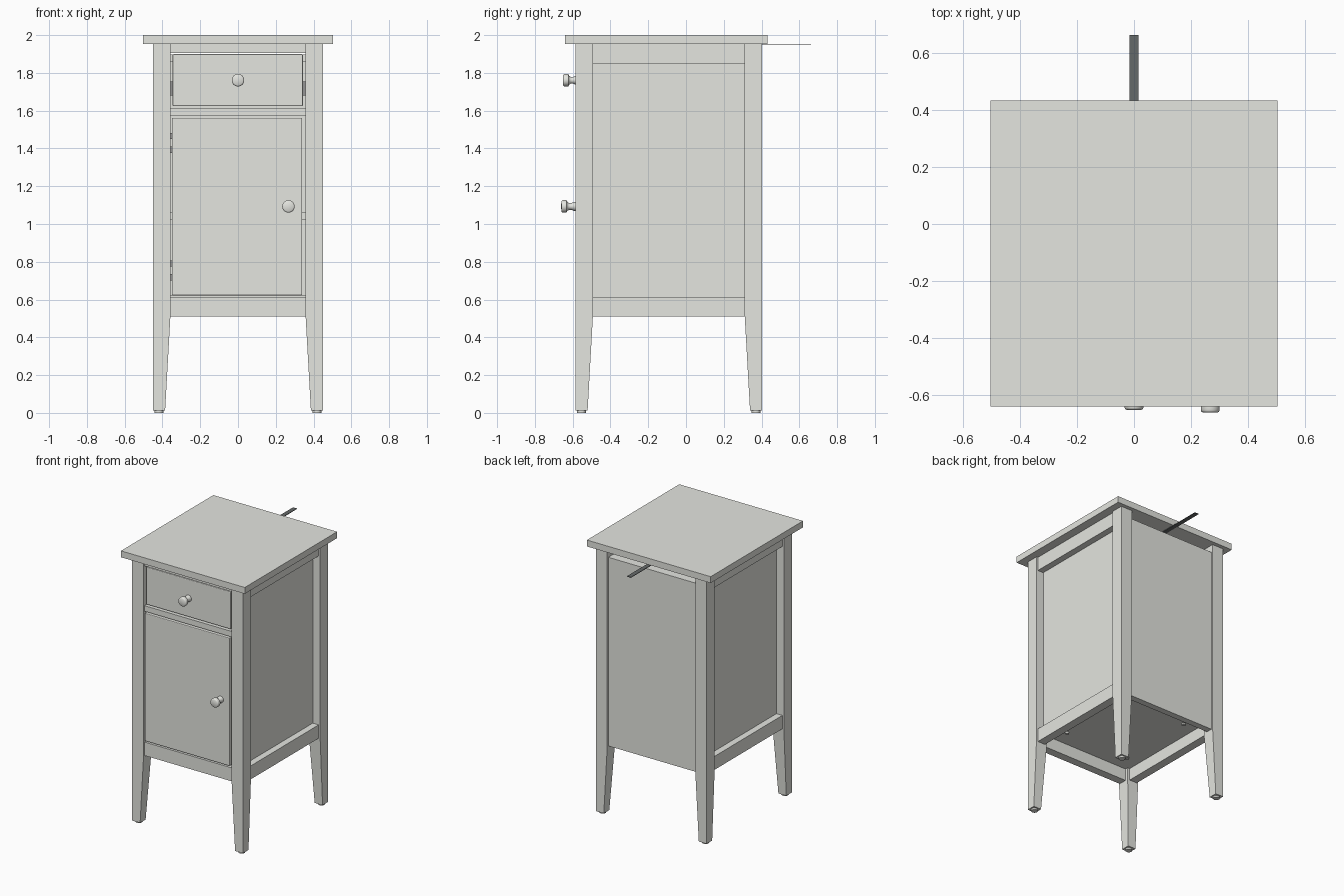
import bpy
import bmesh
import math
from mathutils import Vector, Matrix

if "Cube" in bpy.data.objects:
    bpy.data.objects.remove(bpy.data.objects["Cube"])


def material(name, rgb):
    m = bpy.data.materials.new(name)
    m.use_nodes = True
    col = (*rgb, 1)
    m.diffuse_color = col
    m.node_tree.nodes["Principled BSDF"].inputs["Base Color"].default_value = col
    return m


PAINT = material("warm_grey_paint", (0.78, 0.787, 0.745))
STRAP = material("dark_grey_webbing", (0.13, 0.142, 0.142))
STEEL = material("grey_steel", (0.3, 0.3, 0.3))


def finish(name, bm, mat):
    bmesh.ops.recalc_face_normals(bm, faces=bm.faces)
    me = bpy.data.meshes.new(name)
    bm.to_mesh(me)
    bm.free()
    me.materials.append(mat)
    ob = bpy.data.objects.new(name, me)
    bpy.context.collection.objects.link(ob)
    return ob


def box(name, x, y, z, mat=PAINT, bevel=0):
    """Box from (min, max) ranges along each axis."""
    bm = bmesh.new()
    bmesh.ops.create_cube(bm, size=1)
    for v in bm.verts:
        v.co = Vector([(r[0] + r[1]) / 2 + c * (r[1] - r[0])
                       for r, c in zip((x, y, z), v.co)])
    ob = finish(name, bm, mat)
    if bevel:
        mod = ob.modifiers.new("edge", "BEVEL")
        mod.width, mod.segments = bevel, 2


def disc(name, x, y, z0, z1, r):
    bm = bmesh.new()
    bmesh.ops.create_cone(bm, cap_ends=True, segments=20, radius1=r, radius2=r,
                          depth=z1 - z0,
                          matrix=Matrix.Translation((x, y, (z0 + z1) / 2)))
    finish(name, bm, PAINT)


def knob(name, x, y, z):
    """Turned knob: spin a profile of (radius, distance out) about the y axis."""
    profile = [(0, 0), (0.024, 0), (0.023, 0.012), (0.018, 0.024), (0.018, 0.038),
               (0.024, 0.046), (0.032, 0.05), (0.033, 0.054), (0.033, 0.07),
               (0.031, 0.075), (0.026, 0.078), (0, 0.079)]
    bm = bmesh.new()
    vs = [bm.verts.new((x + r, y - d, z)) for r, d in profile]
    es = [bm.edges.new(p) for p in zip(vs, vs[1:])]
    bmesh.ops.spin(bm, geom=vs + es, cent=(x, y, z), axis=(0, 1, 0),
                   angle=2 * math.pi, steps=28)
    bmesh.ops.remove_doubles(bm, verts=bm.verts, dist=0.0002)
    ob = finish(name, bm, PAINT)
    bpy.ops.object.select_all(action="DESELECT")
    ob.select_set(True)
    bpy.context.view_layer.objects.active = ob
    bpy.ops.object.shade_smooth_by_angle(angle=math.radians(45))


# Main levels and planes
W, FRONT, BACK = 0.45, -0.585, 0.403
IN, YF, YB = 0.357, -0.495, 0.311
RAIL, RAIL_TOP, UPPER, TOP = 0.511, 0.61, 1.851, 1.953


def leg(name, sx, y_out, sy):
    """Square post whose two inner faces taper below the rails."""
    bm = bmesh.new()
    rings = []
    for z, w in ((0.012, 0.064), (RAIL, 0.092), (TOP, 0.092)):
        rings.append([bm.verts.new((sx * (W - a * w), y_out - sy * b * w, z))
                      for a, b in ((0, 0), (1, 0), (1, 1), (0, 1))])
    for lo, hi in zip(rings, rings[1:]):
        for i in range(4):
            j = (i + 1) % 4
            bm.faces.new((lo[i], lo[j], hi[j], hi[i]))
    bm.faces.new(rings[0])
    bm.faces.new(rings[-1])
    finish(name, bm, PAINT)


# Table top
box("table_top", (-0.503, 0.503), (-0.64, 0.432), (TOP, 2.0))

# Legs, glides, side frames
for side, sx in (("left", 1), ("right", -1)):
    for end, y, sy in (("front", FRONT, -1), ("back", BACK, 1)):
        leg(f"{end}_{side}_leg", sx, y, sy)
        disc(f"{end}_{side}_glide", sx * 0.418, y - sy * 0.032, 0, 0.013, 0.023)
        disc(f"{end}_{side}_floor_screw", sx * 0.265, y - sy * 0.195, 0.59, 0.6, 0.014)

    def across(a, b):
        return tuple(sorted((sx * a, sx * b)))

    span = (YF, YB)
    box(f"{side}_lower_rail", across(0.375, 0.438), span, (RAIL, RAIL_TOP))
    box(f"{side}_upper_rail", across(0.375, 0.438), span, (UPPER, TOP))
    box(f"{side}_panel", across(0.375, 0.39), span, (RAIL_TOP, UPPER))
    box(f"{side}_drawer_slide", across(0.345, 0.375), (-0.52, 0.25), (1.68, 1.755), STEEL)
    box(f"drawer_{side}_side", across(0.32, 0.335), (-0.53, 0.235), (1.662, 1.84))

# Front rails
for name, z in (("front_lower_rail", (RAIL, RAIL_TOP)),
                ("front_middle_rail", (1.571, 1.612)),
                ("front_upper_rail", (1.904, TOP))):
    box(name, (-IN, IN), (-0.576, -0.515), z)

# Back panel with the ledge behind its top edge
box("back_panel", (-IN, IN), (0.345, 0.392), (RAIL, 1.897))
box("back_ledge", (-IN, IN), (0.27, 0.345), (1.86, 1.897))

# Floor and inner shelf
box("floor_board", (-0.375, 0.375), (-0.515, 0.345), (0.6, 0.622))
box("inner_shelf", (-0.375, 0.375), (-0.5, 0.345), (1.025, 1.06))

# Drawer
box("drawer_front", (-0.346, 0.343), (-0.574, -0.53), (1.624, 1.899), bevel=0.005)
box("drawer_bottom", (-0.335, 0.335), (-0.53, 0.25), (1.65, 1.662))
box("drawer_back", (-0.335, 0.335), (0.235, 0.25), (1.662, 1.84))
knob("drawer_knob", 0, -0.573, 1.761)

# Door and paired hinge plates
box("door", (-0.35, 0.34), (-0.583, -0.535), (0.622, 1.562), bevel=0.005)
knob("door_knob", 0.267, -0.582, 1.093)
for name, z in (("upper_hinge", 1.43), ("lower_hinge", 0.755)):
    for part, dz in (("top", 0.037), ("bottom", -0.037)):
        box(f"{name}_{part}", (-0.372, -0.32), (-0.536, -0.47),
            (z + dz - 0.016, z + dz + 0.016), STEEL)

# Wall strap fixed under the top
box("wall_strap", (-0.016, 0.016), (0.2, 0.662), (TOP - 0.004, TOP), STRAP)
